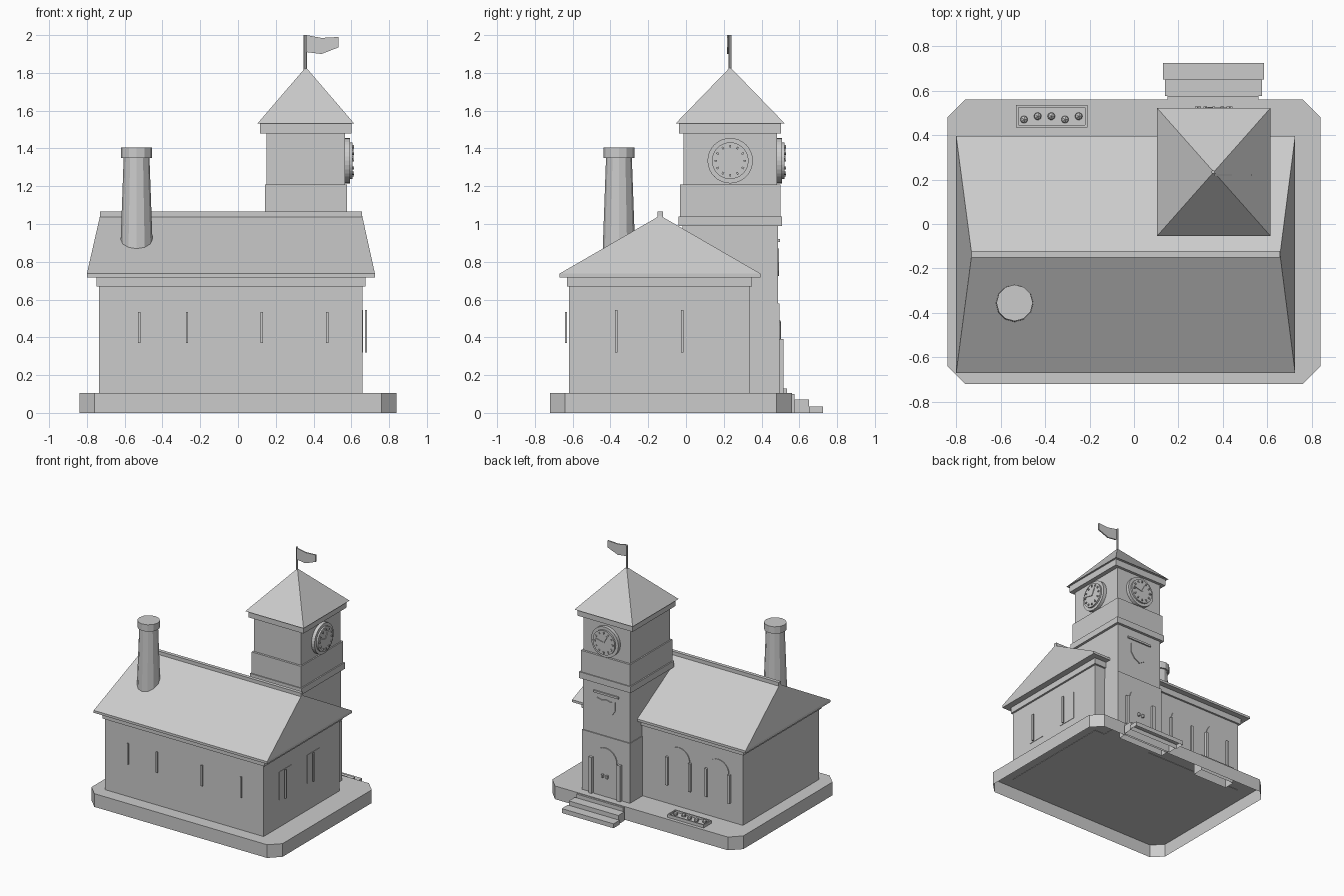
import bpy, bmesh, math
from mathutils import Matrix, Vector

cube = bpy.data.objects.get("Cube")
if cube:
    bpy.data.objects.remove(cube, do_unlink=True)

GREY = (0.6, 0.6, 0.6, 1)
stone = bpy.data.materials.new("plain_grey")
stone.use_nodes = True
stone.diffuse_color = GREY
stone.node_tree.nodes["Principled BSDF"].inputs["Base Color"].default_value = GREY


def finish(name, bm, open_bottom=False):
    bmesh.ops.recalc_face_normals(bm, faces=bm.faces)
    if open_bottom:
        bm.normal_update()
        under = [f for f in bm.faces if f.normal.z < -0.9]
        bmesh.ops.delete(bm, geom=under, context="FACES")
    mesh = bpy.data.meshes.new(name)
    bm.to_mesh(mesh)
    bm.free()
    mesh.materials.append(stone)
    obj = bpy.data.objects.new(name, mesh)
    bpy.context.collection.objects.link(obj)
    return obj


def box(name, x0, x1, y0, y1, z0, z1, open_bottom=False):
    bm = bmesh.new()
    size = Matrix.Diagonal((x1 - x0, y1 - y0, z1 - z0, 1))
    centre = Matrix.Translation(((x0 + x1) / 2, (y0 + y1) / 2, (z0 + z1) / 2))
    bmesh.ops.create_cube(bm, size=1, matrix=centre @ size)
    return finish(name, bm, open_bottom)


def cone(name, x, y, z0, z1, r0, r1, sides):
    bm = bmesh.new()
    bmesh.ops.create_cone(bm, cap_ends=True, segments=sides, radius1=r0, radius2=r1,
                          depth=z1 - z0, matrix=Matrix.Translation((x, y, (z0 + z1) / 2)))
    return finish(name, bm)


def hull(name, points):
    bm = bmesh.new()
    for p in points:
        bm.verts.new(p)
    bmesh.ops.convex_hull(bm, input=bm.verts)
    bmesh.ops.dissolve_limit(bm, angle_limit=0.01, verts=bm.verts, edges=bm.edges)
    return finish(name, bm)


def frame(origin, out):
    """Wall space: right along the wall, up, and outward."""
    up, out = Vector((0, 0, 1)), Vector(out)
    m = Matrix((up.cross(out), up, out)).transposed().to_4x4()
    return Matrix.Translation(origin) @ m


def panel(name, outline, depth, space, start=0.0, open_bottom=False):
    bm = bmesh.new()
    face = bm.faces.new([bm.verts.new((u, v, start)) for u, v in outline])
    solid = bmesh.ops.extrude_face_region(bm, geom=[face])["geom"]
    bmesh.ops.translate(bm, vec=(0, 0, depth), verts=[g for g in solid if isinstance(g, bmesh.types.BMVert)])
    bm.transform(space)
    return finish(name, bm, open_bottom)


def rect(u, v, w, h):
    return [(u - w / 2, v), (u + w / 2, v), (u + w / 2, v + h), (u - w / 2, v + h)]


def disc(r, sides=32):
    return [(r * math.cos(i * math.tau / sides), r * math.sin(i * math.tau / sides)) for i in range(sides)]


def arch(half, height):
    top = [(half * math.cos(i * math.pi / 12), height + half * math.sin(i * math.pi / 12)) for i in range(13)]
    return [(-half, 0), (half, 0)] + top


BACK, SIDE, FRONT = (0, 1, 0), (1, 0, 0), (0, -1, 0)

# Chamfered plinth, a shell open underneath
outline = [(-0.76, -0.72), (0.76, -0.72), (0.84, -0.64), (0.84, 0.48),
           (0.76, 0.56), (-0.76, 0.56), (-0.84, 0.48), (-0.84, -0.64)]
panel("plinth", outline, 0.105, Matrix.Identity(4), open_bottom=True)

# Entrance steps, open underneath
box("step_top", 0.15, 0.56, 0.5, 0.575, 0, 0.1, True)
box("step_middle", 0.14, 0.575, 0.575, 0.65, 0, 0.07, True)
box("step_bottom", 0.13, 0.585, 0.65, 0.725, 0, 0.035, True)

# Hall and hipped roof
box("hall_walls", -0.735, 0.66, -0.62, 0.335, 0.102, 0.67)
box("hall_cornice", -0.75, 0.675, -0.63, 0.35, 0.67, 0.72)
eaves = [(x, y, z) for x in (-0.8, 0.725) for y in (-0.67, 0.395) for z in (0.718, 0.737)]
hull("hall_roof", eaves + [(-0.73, -0.137, 1.045), (0.657, -0.137, 1.045)])
box("ridge_cap", -0.73, 0.657, -0.15, -0.122, 1.03, 1.065)

# Chimney
cone("chimney_stack", -0.537, -0.355, 0.75, 1.36, 0.09, 0.068, 12)
cone("chimney_cap", -0.537, -0.355, 1.35, 1.405, 0.082, 0.082, 12)

# Clock tower stages, each centred on the same axis
TX, TY = 0.359, 0.234
for name, hx, hy, z0, z1 in [("tower_base", 0.212, 0.26, 0.102, 0.58),
                             ("tower_shaft", 0.207, 0.252, 0.58, 1.0),
                             ("tower_string_course", 0.227, 0.273, 0.99, 1.04),
                             ("tower_upper_stage", 0.217, 0.265, 1.04, 1.21),
                             ("tower_clock_stage", 0.207, 0.248, 1.21, 1.48),
                             ("tower_cornice", 0.242, 0.27, 1.48, 1.535)]:
    box(name, TX - hx, TX + hx, TY - hy, TY + hy, z0, z1)
hull("tower_roof", [(TX + sx * 0.256, TY + sy * 0.289, 1.532) for sx in (-1, 1) for sy in (-1, 1)]
     + [(TX, TY, 1.83)])

# Flag
cone("flagpole", TX - 0.003, TY, 1.8, 2.0, 0.008, 0.008, 8)
flag = [(0, 1.91), (0.08, 1.9), (0.17, 1.935), (0.17, 1.99), (0.08, 1.985), (0, 2.0)]
panel("flag", [(-u, v) for u, v in flag], 0.01, frame((TX + 0.003, TY - 0.018, 0), BACK))

# Clocks on the back and the left side
for side, origin, out in [("back", (TX, 0.48, 1.335), BACK), ("left", (0.565, TY, 1.335), SIDE)]:
    space = frame(origin, out)
    panel(side + "_clock_rim", disc(0.12), 0.028, space)
    panel(side + "_clock_dial", disc(0.097), 0.041, space)
    for i in range(12):
        turn = Matrix.Rotation(i * math.tau / 12, 4, "Z")
        panel(side + "_clock_mark", rect(0, 0.07, 0.01, 0.014), 0.049, space @ turn)
    for hand, angle, length in [("minute", 77, 0.075), ("hour", -27, 0.062)]:
        turn = Matrix.Rotation(math.radians(angle), 4, "Z")
        panel(side + "_clock_%s_hand" % hand, rect(0, 0, 0.009, length), 0.046, space @ turn)

# Arched door with posts, handles and split
door = frame((TX, 0.493, 0.105), BACK)
panel("door", arch(0.1, 0.285), 0.008, door)
panel("door_split", rect(0, 0, 0.006, 0.38), 0.011, door)
for s in (-1, 1):
    panel("door_post", rect(s * 0.125, 0, 0.03, 0.285), 0.022, door)
    panel("door_handle", rect(s * 0.02, 0.15, 0.014, 0.025), 0.024, door)

# Shield and bar above the door
wall = frame((TX, 0.485, 0), BACK)
panel("shield", [(0, 0.725), (0.05, 0.755), (0.08, 0.8), (0.08, 0.87), (0.04, 0.86), (0, 0.87),
                 (-0.04, 0.86), (-0.08, 0.87), (-0.08, 0.8), (-0.05, 0.755)], 0.008, wall)
panel("shield_bar", rect(0, 0.905, 0.22, 0.016), 0.012, wall)

# Arched back windows with posts
for x in (-0.175, -0.52):
    space = frame((x, 0.335, 0.255), BACK)
    panel("arched_window", arch(0.095, 0.225), 0.006, space)
    for s in (-1, 1):
        panel("window_post", rect(s * 0.1, 0, 0.02, 0.225), 0.02, space)

# Left side windows and slim bars standing just off the walls
for y in (-0.37, -0.02):
    space = frame((0.66, y, 0.32), SIDE)
    panel("side_window", rect(0.025, 0, 0.16, 0.225), 0.003, space)
    panel("side_window_bar", rect(0, 0, 0.014, 0.225), 0.012, space, 0.012)
for x in (-0.523, -0.27, 0.126, 0.472):
    panel("front_window_bar", rect(0, 0.37, 0.013, 0.165), 0.01, frame((x, -0.62, 0), FRONT), 0.01)

# Planter set through the plinth, with rim and blooms
box("planter_soil", -0.525, -0.215, 0.44, 0.53, 0, 0.115, True)
for y in (0.435, 0.525):
    box("planter_rim_long", -0.53, -0.21, y, y + 0.01, 0.106, 0.13)
for x in (-0.53, -0.22):
    box("planter_rim_short", x, x + 0.01, 0.445, 0.525, 0.106, 0.13)
for i in range(5):
    bm = bmesh.new()
    spot = Matrix.Translation((-0.495 + i * 0.0615, 0.485 - 0.015 * (i % 3 == 0), 0.125))
    bmesh.ops.create_icosphere(bm, subdivisions=1, radius=0.019, matrix=spot)
    finish("bloom", bm)
